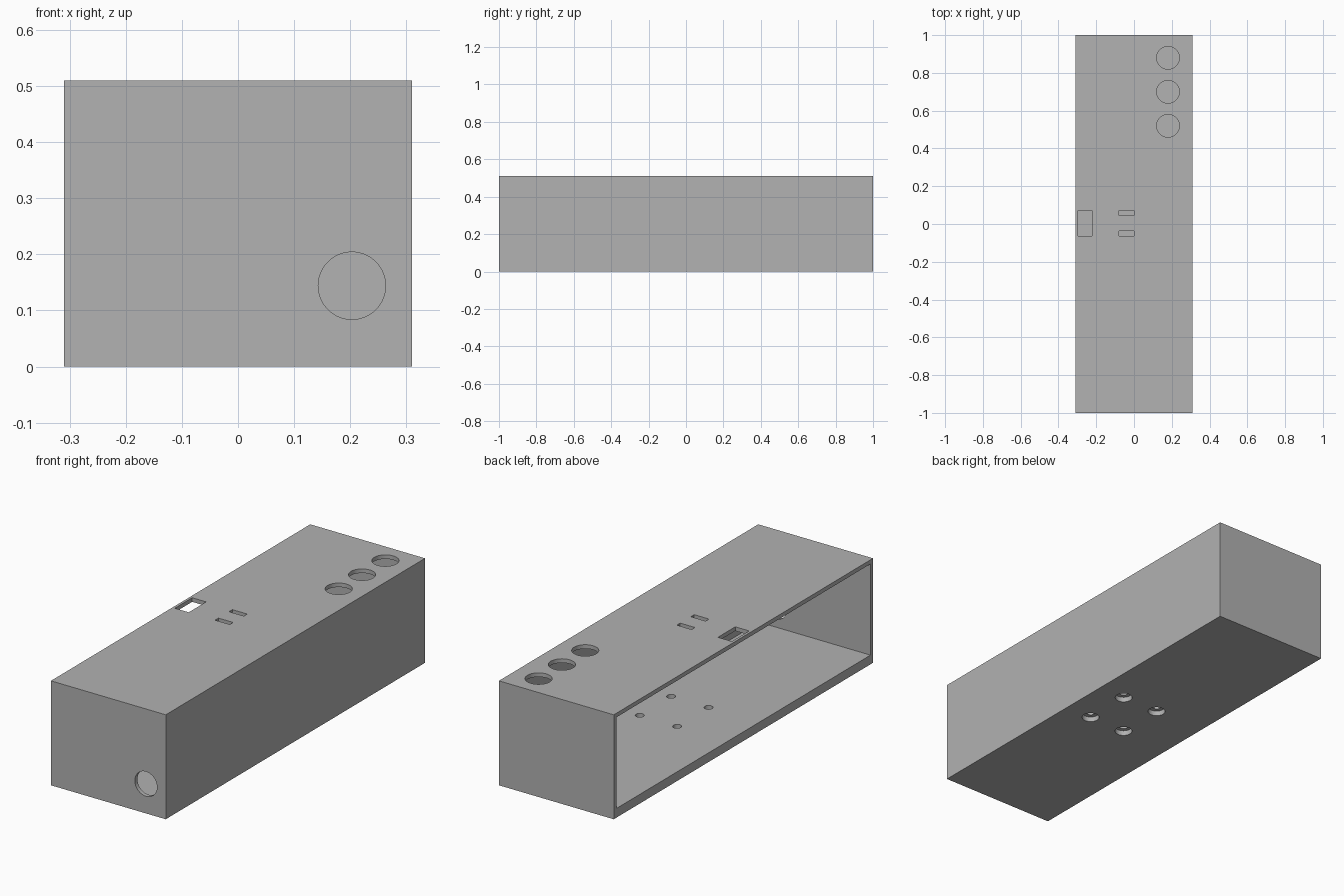
import bpy
from math import pi, radians

if "Cube" in bpy.data.objects:
    bpy.data.objects.remove(bpy.data.objects["Cube"], do_unlink=True)

W, L, H = 0.62, 2.0, 0.51      # outer size
WALL, FLOOR = 0.02, 0.045      # thicknesses

grey = bpy.data.materials.new("plain grey")
grey.use_nodes = True
grey.diffuse_color = (0.445, 0.445, 0.445, 1)
grey.node_tree.nodes["Principled BSDF"].inputs["Base Color"].default_value = grey.diffuse_color


def box(name, lo, hi):
    center = [(a + b) / 2 for a, b in zip(lo, hi)]
    bpy.ops.mesh.primitive_cube_add(size=1, location=center)
    ob = bpy.context.object
    ob.name = name
    ob.scale = [b - a for a, b in zip(lo, hi)]
    bpy.ops.object.transform_apply(location=False, rotation=False, scale=True)
    ob.data.materials.append(grey)
    return ob


def cylinder(name, center, radius, depth, rotation=(0, 0, 0)):
    bpy.ops.mesh.primitive_cylinder_add(vertices=64, radius=radius, depth=depth,
                                        location=center, rotation=rotation)
    ob = bpy.context.object
    ob.name = name
    ob.data.materials.append(grey)
    return ob


def cut(target, cutter):
    mod = target.modifiers.new("cut", "BOOLEAN")
    mod.operation = "DIFFERENCE"
    mod.solver = "EXACT"
    mod.object = cutter
    bpy.context.view_layer.objects.active = target
    bpy.ops.object.modifier_apply(modifier=mod.name)
    bpy.data.objects.remove(cutter, do_unlink=True)


# Outer case, hollowed and open along one long side
case = box("open_sided_case", (-W / 2, -L / 2, 0), (W / 2, L / 2, H))
cut(case, box("cavity", (-W, -L / 2 + WALL, FLOOR),
              (W / 2 - WALL, L / 2 - WALL, H - WALL)))

# Three round button holes in the top
for y in (0.52, 0.70, 0.88):
    cut(case, cylinder("button_hole", (0.18, y, H), 0.06, 0.1))

# Rectangular window and two slits in the top
for x0, x1, y0, y1 in ((-0.297, -0.222, -0.063, 0.071),
                       (-0.08, 0.0, 0.045, 0.071),
                       (-0.08, 0.0, -0.063, -0.037)):
    cut(case, box("top_slot", (x0, y0, H - 0.05), (x1, y1, H + 0.05)))

# Cable hole in the front wall
cut(case, cylinder("cable_hole", (0.203, -L / 2, 0.144), 0.06, 0.1, (pi / 2, 0, 0)))

# Counterbored screw holes in the floor
for x in (-0.037, 0.165):
    for y in (-0.121, 0.121):
        cut(case, cylinder("counterbore", (x, y, 0), 0.04, 0.05))
        cut(case, cylinder("screw_hole", (x, y, 0.03), 0.02, 0.1))

bpy.ops.object.select_all(action="DESELECT")
case.select_set(True)
bpy.context.view_layer.objects.active = case
bpy.ops.object.shade_smooth_by_angle(angle=radians(30))
